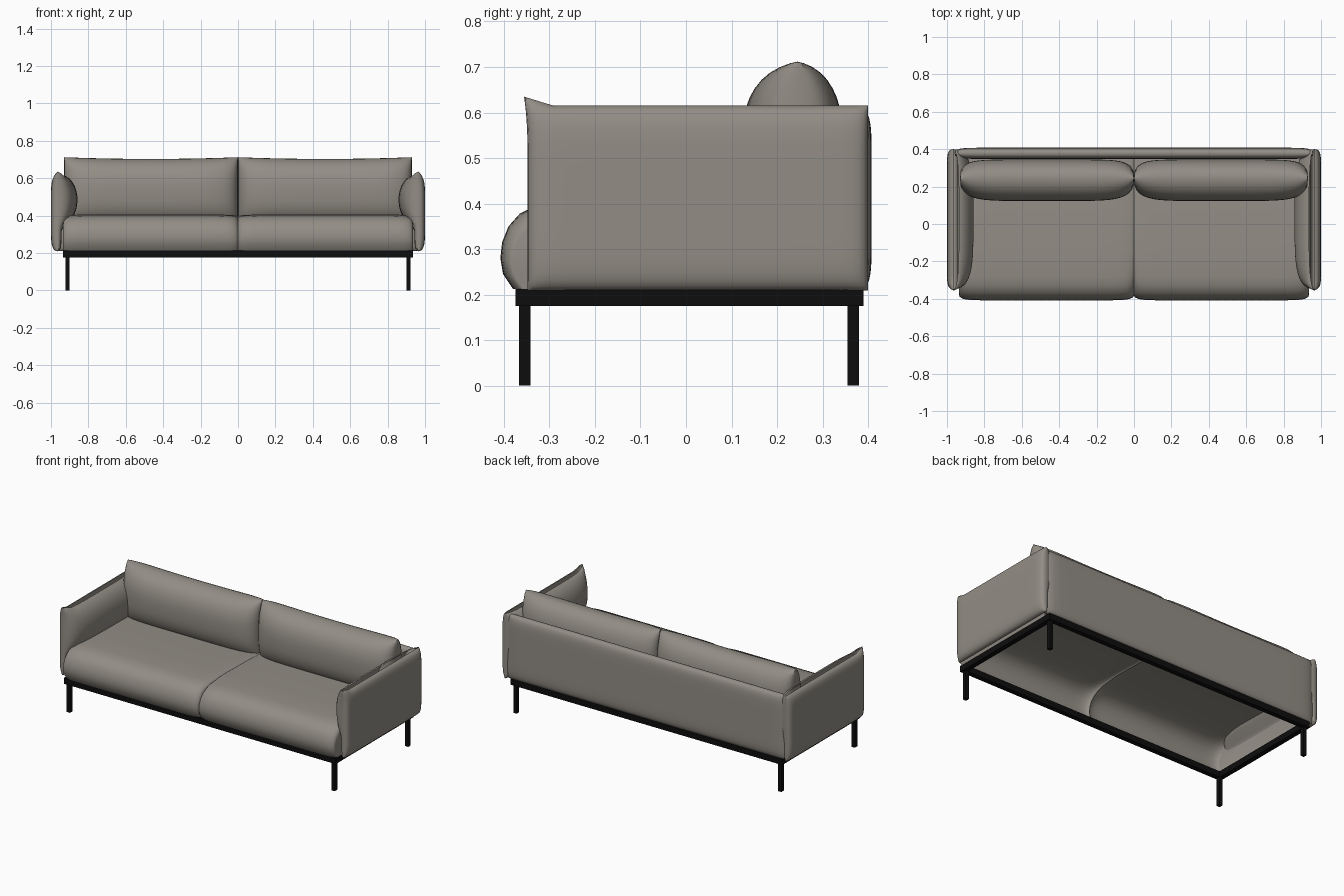
import bpy, bmesh, math
from mathutils import Vector

if "Cube" in bpy.data.objects:
    bpy.data.objects.remove(bpy.data.objects["Cube"])


def material(name, rgb):
    m = bpy.data.materials.new(name)
    m.diffuse_color = (*rgb, 1)
    m.use_nodes = True
    m.node_tree.nodes["Principled BSDF"].inputs["Base Color"].default_value = m.diffuse_color
    return m


FABRIC = material("taupe fabric", (0.29, 0.268, 0.235))
METAL = material("black metal", (0.004, 0.004, 0.004))


def finish(name, bm, mat, mirror=False, smooth=True):
    bmesh.ops.remove_doubles(bm, verts=bm.verts, dist=1e-5)
    bmesh.ops.recalc_face_normals(bm, faces=bm.faces)
    me = bpy.data.meshes.new(name)
    bm.to_mesh(me)
    bm.free()
    me.materials.append(mat)
    ob = bpy.data.objects.new(name, me)
    bpy.context.collection.objects.link(ob)
    bpy.ops.object.select_all(action='DESELECT')
    ob.select_set(True)
    bpy.context.view_layer.objects.active = ob
    if smooth:
        bpy.ops.object.shade_smooth_by_angle(angle=math.radians(40))
    if mirror:
        ob.modifiers.new("mirror", 'MIRROR')
    return ob


def grid(bm, fn, us, vs):
    rows = [[bm.verts.new(fn(u, v)) for v in vs] for u in us]
    for a, b in zip(rows, rows[1:]):
        for i in range(len(vs) - 1):
            bm.faces.new((a[i], b[i], b[i + 1], a[i + 1]))
    return rows


def spread(n):
    # parameters from -1 to 1, crowded towards both ends
    return [math.sin(math.pi / 2 * (2 * i / n - 1)) for i in range(n + 1)]


def edge(t, p, k):
    # 1 in the middle, rounding off to 0 at t = -1 and 1
    return max(0.0, 1 - abs(t) ** p) ** k


def pillow(name, place, front, back, n=28, m=20, mirror=False):
    # two bulged sheets sharing one rectangular outline
    bm = bmesh.new()
    for depth, sign in ((front, -1), (back, 1)):
        grid(bm, lambda u, v: place(u, v, sign * depth(u, v)), spread(n), spread(m))
    return finish(name, bm, FABRIC, mirror)


def boxes(name, items, mirror=False):
    bm = bmesh.new()
    for x0, x1, y0, y1, z0, z1 in items:
        vs = bmesh.ops.create_cube(bm, size=1)['verts']
        for v in vs:
            v.co = Vector(((x0 + x1) / 2 + v.co.x * (x1 - x0),
                           (y0 + y1) / 2 + v.co.y * (y1 - y0),
                           (z0 + z1) / 2 + v.co.z * (z1 - z0)))
    return finish(name, bm, METAL, mirror, smooth=False)


# base frame and legs
boxes("base_frame", [(-0.935, 0.935, -0.375, -0.345, 0.175, 0.212),
                     (-0.935, 0.935, 0.36, 0.39, 0.175, 0.212),
                     (-0.935, -0.905, -0.345, 0.36, 0.175, 0.212),
                     (0.905, 0.935, -0.345, 0.36, 0.175, 0.212)])
boxes("legs", [(0.9, 0.923, y, y + 0.025, 0, 0.175) for y in (-0.367, 0.355)], mirror=True)


# back panel
def shell(u, v):
    return 0.03 * edge(u, 30, 0.4) * edge(v, 8, 0.4)


pillow("back_panel", lambda u, v, d: (0.96 * u, 0.378 + d, 0.41 + 0.2 * v), shell, shell)


# arms: flat outside, padded bulge inside, small ear at the top front corner
def arm_place(u, v, d):
    ear = 0.02 * max(0, (-u - 0.85) / 0.15) * max(0, v) ** 6
    return (0.965 + d, 0.026 + 0.374 * u - 0.4 * ear, 0.412 + 0.203 * v + ear)


def arm_inner(u, v):
    bulge = max(0.0, 1 - ((v - 0.36) / 0.7) ** 2) ** 0.6
    return 0.022 * edge(u, 20, 0.4) * edge(v, 8, 0.4) + 0.085 * bulge * edge(u, 4, 0.5)


pillow("arms", arm_place, arm_inner,
       lambda u, v: 0.035 * edge(u, 20, 0.4) * edge(v, 7, 0.45), mirror=True)


# back cushions
def cushion_place(u, v, d):
    sag = 1 - 0.05 * (1 - u * u)
    return (0.465 + 0.465 * u, 0.245 + d, 0.53 + 0.182 * v * (sag if v > 0 else 1))


pillow("back_cushions", cushion_place,
       lambda u, v: 0.122 * edge(u, 6, 0.35) * edge(v, 2.6, 0.5),
       lambda u, v: 0.1 * edge(u, 8, 0.35) * edge(v, 2.6, 0.5), mirror=True)

# seat cushions: rolled front, open underneath
profile = [(0.35, 0.39), (0.1, 0.4), (-0.15, 0.405), (-0.28, 0.403), (-0.33, 0.395),
           (-0.365, 0.378), (-0.39, 0.35), (-0.404, 0.315), (-0.408, 0.28),
           (-0.402, 0.245), (-0.38, 0.212)]


def seat_place(u, i):
    y, z = profile[i]
    k = 1 - 0.11 * (1 - edge(u, 14, 0.5))
    roll = min(1, max(0, -y - 0.2) / 0.15)
    zk = 1 - (1 - k) * (0.5 + roll)
    return (0.4675 + 0.4675 * u, y * (1 - (1 - k) * 0.6 * roll), 0.212 + (z - 0.212) * zk)


bm = bmesh.new()
rows = grid(bm, seat_place, spread(32), range(len(profile)))
foot = bm.verts.new((0.935, 0.35, 0.212))
bm.faces.new(rows[-1] + [foot])
finish("seat_cushions", bm, FABRIC, mirror=True)
